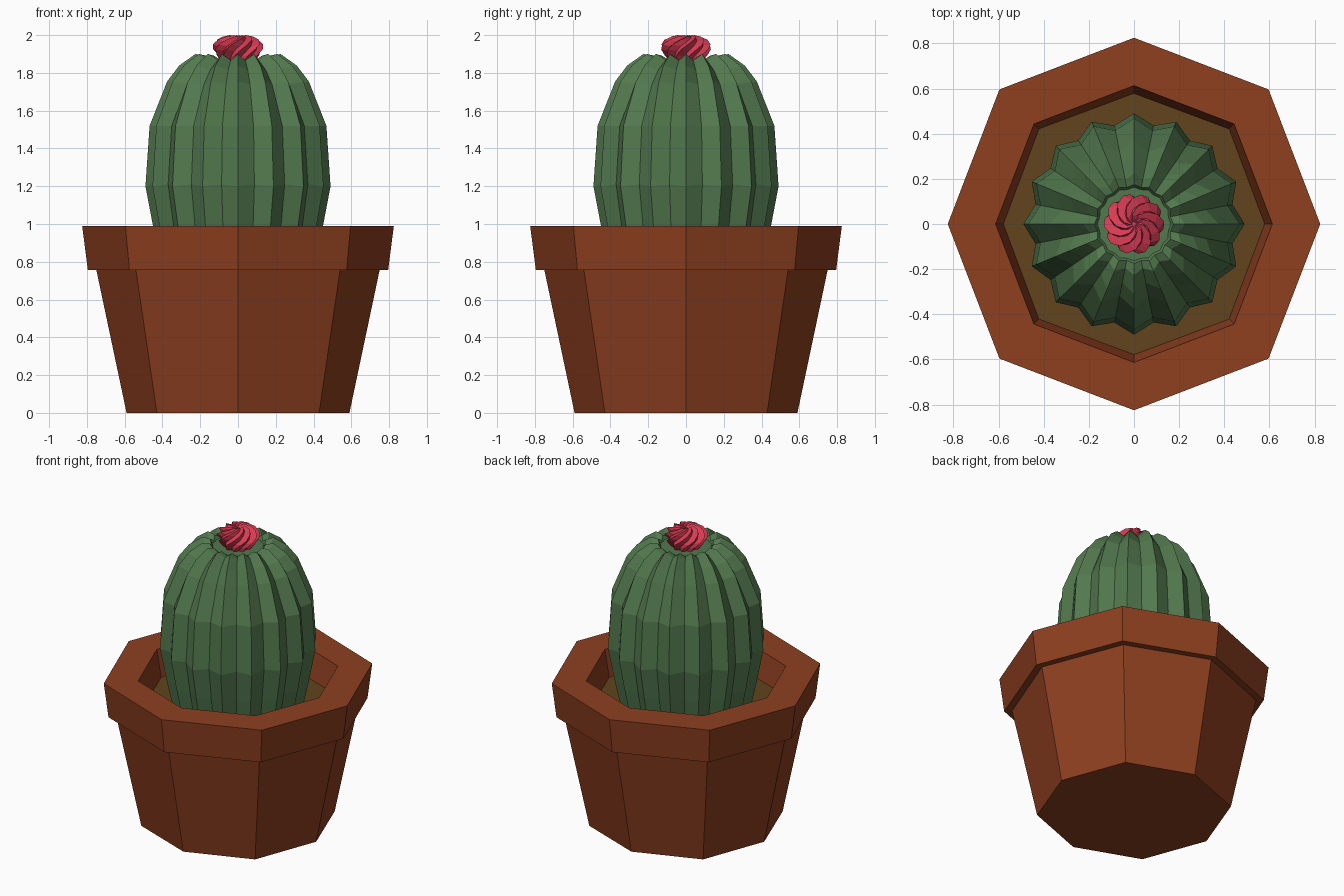
import bpy
from math import sin, cos, pi

if "Cube" in bpy.data.objects:
    bpy.data.objects.remove(bpy.data.objects["Cube"])


def material(name, rgb):
    m = bpy.data.materials.new(name)
    m.diffuse_color = (*rgb, 1)
    m.use_nodes = True
    m.node_tree.nodes["Principled BSDF"].inputs["Base Color"].default_value = m.diffuse_color
    return m


def loft(name, rings, mat, cap_start=True, cap_end=True):
    """Skin a stack of equal-sized point rings, with flat end caps."""
    n = len(rings[0])
    verts = [p for ring in rings for p in ring]
    faces = [(a * n + i, a * n + (i + 1) % n, (a + 1) * n + (i + 1) % n, (a + 1) * n + i)
             for a in range(len(rings) - 1) for i in range(n)]
    if cap_start:
        faces.append(tuple(reversed(range(n))))
    if cap_end:
        faces.append(tuple(range(len(verts) - n, len(verts))))
    mesh = bpy.data.meshes.new(name)
    mesh.from_pydata(verts, [], faces)
    mesh.materials.append(mat)
    obj = bpy.data.objects.new(name, mesh)
    bpy.context.collection.objects.link(obj)
    return obj


def star_ring(n, tip, valley, z_tip, z_valley, twist=0.0):
    """Ring of 2n points alternating between tips and valleys."""
    ring = []
    for i in range(2 * n):
        r, z = (valley, z_valley) if i % 2 else (tip, z_tip)
        a = twist + pi * i / n
        ring.append((r * cos(a), r * sin(a), z))
    return ring


terracotta = material("terracotta", (0.27, 0.05, 0.014))
earth = material("earth", (0.12, 0.056, 0.012))
green = material("cactus_green", (0.085, 0.19, 0.076))
pink = material("flower_pink", (0.70, 0.045, 0.09))

# Eight-sided pot: tapered body, overhanging rim, inner wall
SOIL_Z = 0.81
pot_profile = [(0.59, 0.607, 0), (0.75, 0.764, 0.757), (0.795, 0.813, 0.757),
               (0.825, 0.843, 0.99), (0.613, 0.627, 0.99), (0.575, 0.592, SOIL_Z - 0.02)]
loft("pot", [star_ring(4, a, b, z, z) for a, b, z in pot_profile], terracotta, cap_end=False)

# Soil disc
loft("soil", [star_ring(4, 0.579, 0.596, SOIL_Z, SOIL_Z)], earth, cap_start=False)

# Ribbed cactus body with a sunken crown: tip radius, valley radius, tip z, valley z
cactus_profile = [(0.405, 0.37, 0.78, 0.78), (0.45, 0.41, 0.99, 0.99),
                  (0.49, 0.445, 1.20, 1.21), (0.468, 0.422, 1.52, 1.52),
                  (0.375, 0.325, 1.755, 1.74), (0.31, 0.265, 1.84, 1.815),
                  (0.225, 0.20, 1.90, 1.865), (0.175, 0.165, 1.89, 1.865),
                  (0.163, 0.155, 1.86, 1.86)]
loft("cactus", [star_ring(16, *p) for p in cactus_profile], green)

# Swirled flower bud: twisted petals closing towards the top
bud_profile = [(0.09, 0.07, 1.86, 0.0), (0.115, 0.09, 1.895, 0.2), (0.133, 0.106, 1.925, 0.45),
               (0.134, 0.107, 1.95, 0.7), (0.115, 0.09, 1.975, 1.0),
               (0.082, 0.062, 1.992, 1.35), (0.045, 0.033, 2.0, 1.75),
               (0.012, 0.009, 1.99, 2.15)]
loft("flower", [star_ring(10, t, v, z, z - 0.008, tw) for t, v, z, tw in bud_profile], pink)
